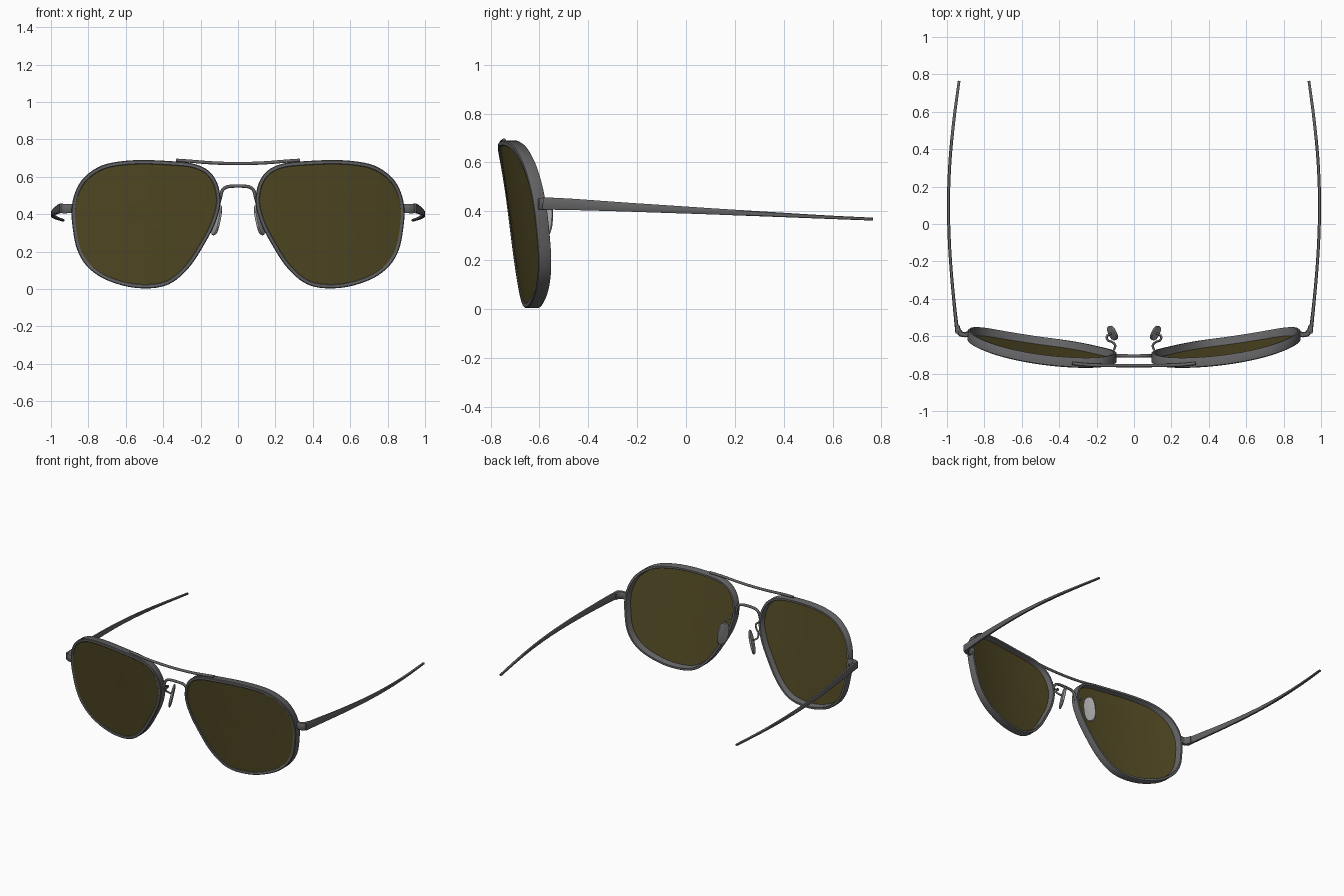
import bpy, bmesh, math
from mathutils import Vector

if "Cube" in bpy.data.objects:
    bpy.data.objects.remove(bpy.data.objects["Cube"])


def material(name, color):
    m = bpy.data.materials.new(name)
    m.diffuse_color = (*color, 1)
    m.use_nodes = True
    m.node_tree.nodes["Principled BSDF"].inputs["Base Color"].default_value = m.diffuse_color
    return m


METAL = material("gunmetal grey", (0.125, 0.125, 0.13))
LENS = material("olive tint", (0.085, 0.068, 0.018))
PAD = material("pad grey", (0.36, 0.36, 0.36))


def build(name, verts, faces, mat, both=True, angle=40):
    """Make a mesh object; with both=True also its mirror image in x."""
    for side, sx in (("right", 1), ("left", -1)) if both else (("", 1),):
        bm = bmesh.new()
        vs = [bm.verts.new((v[0] * sx, v[1], v[2])) for v in verts]
        for f in faces:
            bm.faces.new([vs[i] for i in f])
        bmesh.ops.recalc_face_normals(bm, faces=bm.faces)
        full = (side + "_" + name) if side else name
        me = bpy.data.meshes.new(full)
        bm.to_mesh(me)
        bm.free()
        me.materials.append(mat)
        ob = bpy.data.objects.new(full, me)
        bpy.context.collection.objects.link(ob)
        bpy.ops.object.select_all(action='DESELECT')
        ob.select_set(True)
        bpy.context.view_layer.objects.active = ob
        bpy.ops.object.shade_smooth_by_angle(angle=math.radians(angle))


def spline(pts, steps, closed=False):
    """Catmull-Rom curve through points of any dimension."""
    n, out = len(pts), []
    get = (lambda i: pts[i % n]) if closed else (lambda i: pts[max(0, min(n - 1, i))])
    for i in range(n if closed else n - 1):
        p0, p1, p2, p3 = (get(i + k) for k in (-1, 0, 1, 2))
        for s in range(steps):
            t = s / steps
            out.append(tuple(0.5 * (2 * b + (c - a) * t + (2 * a - 5 * b + 4 * c - d) * t * t
                                    + (3 * b - a - 3 * c + d) * t ** 3)
                             for a, b, c, d in zip(p0, p1, p2, p3)))
    if not closed:
        out.append(tuple(pts[-1]))
    return out


def rings(count, size, wrap):
    """Quads joining successive rings of vertices."""
    faces = []
    for i in range(count if wrap else count - 1):
        a, b = i * size, (i + 1) % count * size
        faces += [(a + j, a + (j + 1) % size, b + (j + 1) % size, b + j) for j in range(size)]
    return faces


def sweep(name, path, section, up, mat=METAL, both=True):
    """Sweep a section along path points (x, y, z, half_width, half_height)."""
    verts, up = [], Vector(up)
    pts = [Vector(p[:3]) for p in path]
    for i, p in enumerate(pts):
        tan = (pts[min(i + 1, len(pts) - 1)] - pts[max(i - 1, 0)]).normalized()
        up = (up - tan * up.dot(tan)).normalized()
        side = tan.cross(up)
        verts += [p + side * (a * path[i][3]) + up * (b * path[i][4]) for a, b in section]
    n, m = len(section), len(pts)
    faces = rings(m, n, False) + [tuple(range(n)), tuple(range((m - 1) * n, m * n))]
    build(name, verts, faces, mat, both)


ROUND = [(math.cos(k * math.pi / 5), math.sin(k * math.pi / 5)) for k in range(10)]
BOX = [(1, .75), (.7, 1), (-.7, 1), (-1, .75), (-1, -.75), (-.7, -1), (.7, -1), (1, -.75)]


def front_y(x, z):
    """Wrapped, tilted front surface of the glasses."""
    return -0.677 + 0.23 * (x - 0.2) ** 2 - 0.138 * z


# Rim outline in front view (x, z)
OUTLINE = spline([
    (.33, .682), (.49, .69), (.62, .684), (.73, .66), (.82, .60), (.87, .52), (.89, .425),
    (.883, .32), (.86, .21), (.81, .125), (.73, .062), (.62, .02), (.515, .004), (.41, .012),
    (.33, .05), (.25, .13), (.18, .24), (.125, .345), (.095, .45), (.10, .53), (.125, .595),
    (.17, .642), (.24, .671)], 4, True)
N = len(OUTLINE)


def inset(d):
    res = []
    for i, (x, z) in enumerate(OUTLINE):
        (ax, az), (bx, bz) = OUTLINE[i - 1], OUTLINE[(i + 1) % N]
        t = Vector((bx - ax, bz - az)).normalized()
        res.append((x + t.y * d, z - t.x * d))
    return res


# Rims: a bevelled flat band swept round the outline, (inset, depth) profile
PROFILE = [(.004, 0), (0, .004), (0, .05), (.003, .054), (.016, .054), (.019, .05),
           (.019, .022), (.022, .018), (.022, .003), (.019, 0)]
loops = [inset(d) for d, _ in PROFILE]
verts = [(loops[j][i][0], front_y(*OUTLINE[i]) + PROFILE[j][1], loops[j][i][1])
         for i in range(N) for j in range(len(PROFILE))]
build("rim", verts, rings(N, len(PROFILE), True), METAL)

# Lenses: thin curved shells made of concentric rings
edge, cx, cz = inset(.017), .49, .36
verts, scales = [], (.02, .25, .5, .75, 1)
for depth, order in ((.006, scales), (.015, scales[::-1])):
    for s in order:
        for x, z in edge:
            px, pz = cx + (x - cx) * s, cz + (z - cz) * s
            verts.append((px, front_y(px, pz) + depth, pz))
faces = rings(10, N, False) + [tuple(range(N)), tuple(range(9 * N, 10 * N))]
build("lens", verts, faces, LENS)

# Top brow bar lying across both rims
bar = spline([(x, -.757 + .03 * (abs(x) / .33) ** 4 * .4, .671 + .018 * min(1, abs(x) / .3) ** 2, .009, .009)
              for x in (-.33, -.25, -.17, -.08, 0, .08, .17, .25, .33)], 4)
sweep("brow_bar", bar, ROUND, (0, 0, 1), both=False)

# Arched nose bridge
arch = [(.102, -.705, .46), (.093, -.704, .495), (.085, -.704, .525), (.065, -.704, .544),
        (.035, -.705, .55)]
arch = arch + [(0, -.706, .551)] + [(-x, y, z) for x, y, z in arch[::-1]]
sweep("nose_bridge", spline([p + (.009, .009) for p in arch], 4), ROUND, (0, 1, 0), both=False)

# Nose pad arms
arm = [(.108, -.675, .475), (.10, -.65, .47), (.115, -.632, .45), (.14, -.622, .425),
       (.145, -.60, .40), (.122, -.585, .385)]
sweep("nose_pad_arm", spline([p + (.006, .006) for p in arm], 4), ROUND, (0, 0, 1))

# Nose pads: flattened ovals leaning outward toward the bottom
u = Vector((-.42, -.88, 0)).normalized()
v = Vector((-.2, .06, 1)).normalized()
w = u.cross(v).normalized()
mid, verts = Vector((.115, -.583, .37)), []
for s, d in ((.75, -.009), (.95, -.006), (1, 0), (.95, .006), (.75, .009)):
    for k in range(28):
        a = k * math.tau / 28
        c, n = math.cos(a), math.sin(a)
        verts.append(mid + u * (.042 * s * math.copysign(abs(c) ** .8, c))
                     + v * (.085 * s * math.copysign(abs(n) ** .8, n)) + w * d)
build("nose_pad", verts, rings(5, 28, False) + [tuple(range(28)), tuple(range(112, 140))], PAD)

# End pieces joining rim to temple
end = [(.872, -.585, .43, .014, .024), (.905, -.592, .43, .014, .024), (.925, -.588, .43, .015, .025),
       (.94, -.57, .431, .015, .025), (.945, -.545, .431, .012, .025)]
sweep("end_piece", end, BOX, (0, 0, 1))

# Temples: bowed arms tapering toward the tips
temple = spline([(.944, -.585, .432, .011, .025), (.958, -.46, .428, .009, .023),
                 (.975, -.28, .419, .008, .019), (.987, -.10, .41, .008, .016),
                 (.992, .08, .401, .008, .013), (.989, .24, .393, .008, .011),
                 (.979, .40, .385, .008, .009), (.96, .58, .376, .008, .007),
                 (.935, .765, .368, .007, .006)], 4)
sweep("temple", temple, BOX, (0, 0, 1))
